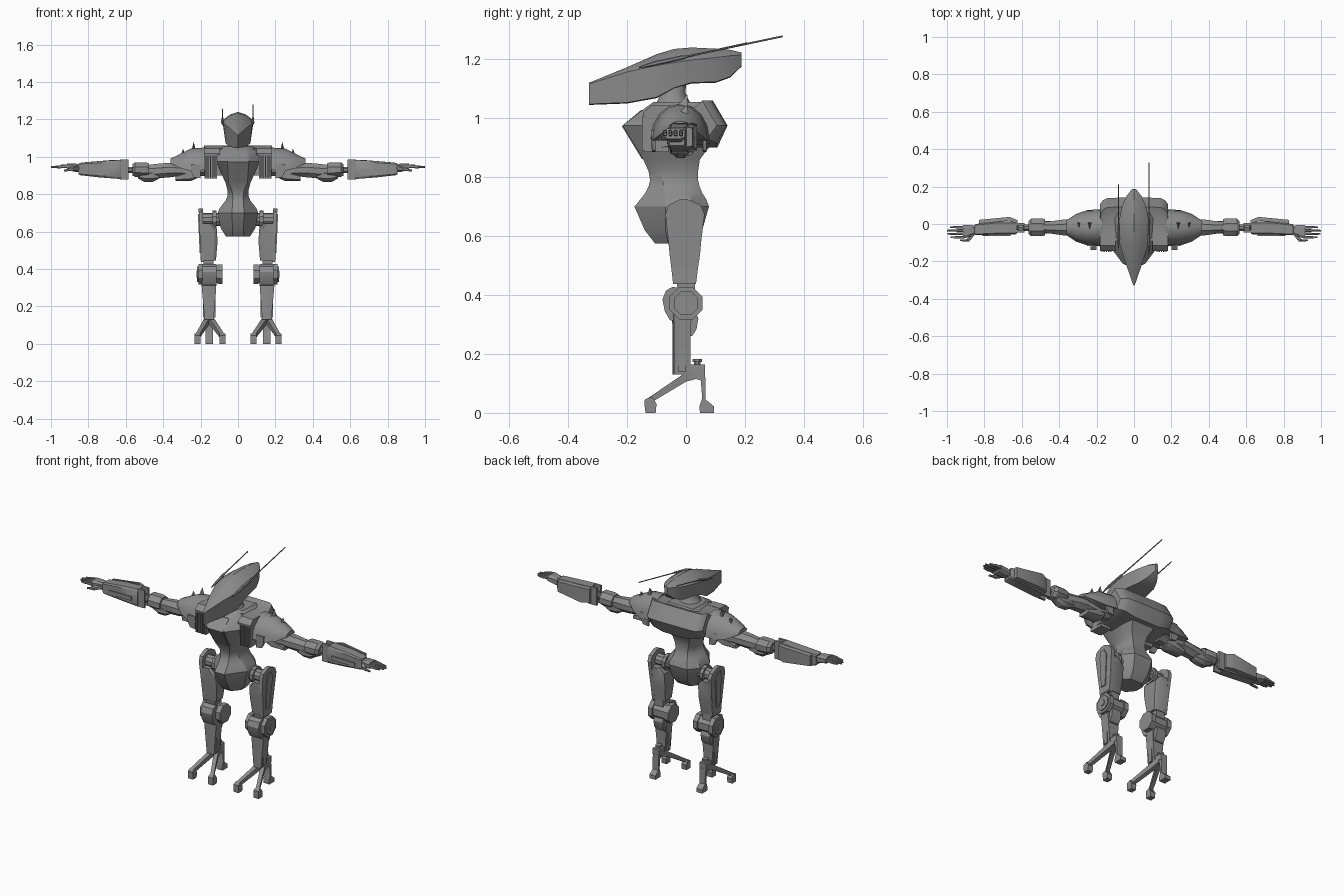
import bpy, bmesh, math
from mathutils import Vector

grey = bpy.data.materials.new("mid_grey_metal")
grey.diffuse_color = (0.265, 0.265, 0.265, 1)


def loft(name, rings, mirror=True):
    """Skin a list of rings with equal point counts and cap both ends."""
    bm = bmesh.new()
    vs = [[bm.verts.new(p) for p in r] for r in rings]
    n = len(vs[0])
    for a, b in zip(vs, vs[1:]):
        for i in range(n):
            j = (i + 1) % n
            bm.faces.new((a[i], a[j], b[j], b[i]))
    bm.faces.new(vs[0][::-1])
    bm.faces.new(vs[-1])
    bmesh.ops.recalc_face_normals(bm, faces=bm.faces)
    me = bpy.data.meshes.new(name)
    bm.to_mesh(me)
    bm.free()
    me.materials.append(grey)
    ob = bpy.data.objects.new(name, me)
    bpy.context.collection.objects.link(ob)
    if mirror:
        ob.modifiers.new("mirror", 'MIRROR').use_clip = False
    return ob


def side_prism(name, yz, x0, x1, mirror=True):
    return loft(name, [[(x, y, z) for y, z in yz] for x in (x0, x1)], mirror)


def box(name, x0, x1, y0, y1, z0, z1, mirror=True):
    return side_prism(name, [(y0, z0), (y1, z0), (y1, z1), (y0, z1)], x0, x1, mirror)


def rod(name, stops, n=8, mirror=True):
    """Round bar through (x, y, z, radius) stops."""
    d = (Vector(stops[-1][:3]) - Vector(stops[0][:3])).normalized()
    u = d.cross(Vector((0, 0, 1)) if abs(d.z) < .9 else Vector((0, 1, 0))).normalized()
    v = d.cross(u)
    ang = [math.tau * (i + .5) / n for i in range(n)]
    return loft(name, [[Vector(s[:3]) + s[3] * (u * math.cos(a) + v * math.sin(a))
                        for a in ang] for s in stops], mirror)


def x_sections(name, rows, c=.3, mirror=True):
    """Chamfered-box limb along x; rows are x, y0, y1, z0, z1."""
    rings = []
    for x, y0, y1, z0, z1 in rows:
        a, b = (y1 - y0) * c, (z1 - z0) * c
        rings.append([(x, y0 + a, z0), (x, y1 - a, z0), (x, y1, z0 + b), (x, y1, z1 - b),
                      (x, y1 - a, z1), (x, y0 + a, z1), (x, y0, z1 - b), (x, y0, z0 + b)])
    return loft(name, rings, mirror)


def bar(name, stops, mirror=True):
    """Box-section bar running front to back; stops are x, y, z, half width, half height."""
    return loft(name, [[(x - w, y, z - h), (x + w, y, z - h), (x + w, y, z + h), (x - w, y, z + h)]
                       for x, y, z, w, h in stops], mirror)


# head: beak-like wedge; y, half width, bottom, top, drop of the side edge below the crown
rings = []
for y, w, b, t, e in [(-.33, .003, 1.045, 1.12, .004), (-.2, .048, 1.05, 1.173, .016),
                      (-.1, .078, 1.068, 1.217, .038), (-.04, .083, 1.1, 1.235, .046),
                      (.02, .08, 1.118, 1.24, .042), (.1, .062, 1.12, 1.236, .03),
                      (.15, .04, 1.138, 1.232, .02), (.188, .01, 1.175, 1.223, .008)]:
    half = [(.5 * w, t - .3 * e), (w, t - e), (.85 * w, b + .003)]
    rings.append([(0, y, t)] + [(x, y, z) for x, z in half] + [(0, y, b)]
                 + [(-x, y, z) for x, z in half[::-1]])
loft("head", rings, False)

# neck
rod("neck", [(0, -.04, 1.02, .085), (0, -.043, 1.06, .055), (0, -.043, 1.085, .043),
             (0, -.04, 1.135, .042)], 12, False)

# antennas: long on one side, short on the other
for name, x, y0, y1, z1 in [("long_antenna", .08, -.16, .328, 1.278),
                            ("short_antenna", -.083, -.13, .21, 1.255)]:
    rod(name, [(x, y0, 1.172, .003), (x, y0 + .05, 1.185, .008), (x, -.01, 1.207, .007),
               (x, .0, 1.209, .0035), (x, y1, z1, .003)], 6, False)

# torso: z, half width, front plate half width, front, front side, rear side, back, back half width
rings = []
for z, w, fw, yf, ym, yn, yb, bw in [
        (.575, .065, .028, -.105, -.06, -.01, .02, .04), (.62, .093, .03, -.14, -.07, .01, .055, .05),
        (.70, .108, .032, -.175, -.07, .02, .078, .06), (.722, .1, .031, -.157, -.07, .018, .07, .055),
        (.745, .083, .03, -.139, -.07, .01, .056, .047), (.768, .065, .028, -.127, -.075, .003, .046, .042),
        (.79, .057, .028, -.122, -.08, 0, .041, .04), (.82, .056, .032, -.127, -.085, 0, .041, .044),
        (.86, .066, .05, -.145, -.1, 0, .047, .055),
        (.975, .118, .058, -.215, -.135, .06, .135, .11),
        (1.03, .11, .055, -.145, -.09, .03, .08, .1), (1.055, .085, .04, -.11, -.06, .02, .05, .08)]:
    rings.append([(fw, yf, z), (w, ym, z), (w, yn, z), (bw, yb, z),
                  (-bw, yb, z), (-w, yn, z), (-w, ym, z), (-fw, yf, z)])
loft("torso", rings, False)
loft("chest_plate", [[(x, y - .005, z), (x, y + .02, z), (-x, y + .02, z), (-x, y - .005, z)]
                     for x, y, z in [(.042, -.145, .862), (.05, -.213, .973), (.046, -.147, 1.028)]], False)

# shoulder yoke wrapping the upper back, dipping behind the neck
loft("shoulder_yoke", [[(x, -.09, 1.045), (x, .03, 1.038), (x, yb - .05, 1.06), (x, yb, .975),
                        (x, yb - .035, zb), (x, -.09, .9)]
                       for x, yb, zb in [(-.182, .105, .93), (-.168, .125, .922), (-.145, .138, .915),
                                         (-.08, .141, .9), (.08, .141, .9), (.145, .138, .915),
                                         (.168, .125, .922), (.182, .105, .93)]], False)

# chest vents with slats
box("chest_vent", .112, .178, -.14, -.06, .885, 1.012)
for i in range(5):
    box("vent_slat", .12 + i * .012, .126 + i * .012, -.15, -.135, .89, 1.007)
side_prism("chest_wing", [(-.145, 1.01), (-.145, 1.018), (-.115, 1.045), (-.06, 1.045), (-.06, 1.01)], .1, .182)

# shoulder pauldrons: x, half depth, bottom, top
rings = []
for x, r, zb, zt in [(.17, .1, .93, 1.05), (.25, .094, .925, 1.045), (.31, .074, .94, 1.016),
                     (.36, .04, .965, .99)]:
    rings.append([(x, -.02 + r * math.cos(a), zb + (zt - zb) * math.sin(a))
                  for a in [math.pi * i / 8 for i in range(9)]])
loft("pauldron", rings)
for y in (-.118, .055):
    loft("pauldron_tab", [[(x, y, .96), (x, y + .016, .96), (x, y + .014, b), (x, y + .002, b)]
                          for x, b in [(.2, .885), (.235, .89), (.25, .92)]])
for x, z, h in [(.235, 1.03, .052), (.292, 1.005, .04)]:
    loft("shoulder_spike", [[(x - .012 * k + .002, .008 + .004 * (k - 1), z + h * (1 - k)),
                             (x + .012 * k + .002, .008 + .004 * (k - 1), z + h * (1 - k)),
                             (x + .002, .005 - .045 * k, z + h * (1 - k))] for k in (1.1, .06)])

# upper arm
x_sections("shoulder_joint", [(.17, -.06, .03, .90, .97), (.25, -.055, .025, .89, .96),
                              (.36, -.055, .02, .895, .96)])
x_sections("arm_under_plate", [(.22, -.05, .02, .885, .93), (.25, -.055, .025, .872, .93),
                               (.335, -.05, .02, .872, .9)], .2)
x_sections("upper_arm", [(.33, -.06, .025, .895, .963), (.37, -.062, .025, .89, .968),
                         (.44, -.052, .015, .885, .962), (.48, -.048, .012, .888, .957)])
x_sections("bicep_pod", [(.42, -.045, .01, .885, .9), (.455, -.052, .016, .866, .93),
                         (.50, -.052, .016, .865, .93), (.535, -.042, .01, .885, .92)])
x_sections("elbow_cuff", [(.475, -.06, .025, .892, .965), (.49, -.065, .03, .89, .97),
                          (.55, -.065, .03, .893, .97), (.565, -.05, .015, .9, .96)])
rod("elbow_rod", [(.55, -.02, .93, .018), (.64, -.02, .93, .018)], 8)
rod("elbow_ball", [(.585, -.02, .93, .014), (.592, -.02, .93, .025), (.618, -.02, .93, .025),
                   (.625, -.02, .93, .014)], 10)

# forearm
x_sections("forearm", [(.625, -.05, .01, .885, .98), (.635, -.055, .013, .882, .983),
                       (.74, -.056, .012, .89, .977), (.845, -.06, .0, .902, .968),
                       (.852, -.056, -.005, .907, .963)], .1)
loft("forearm_guard", [[(x, y, z0), (x, y + .02, z0 + .004), (x, y + .02, z1 - .004), (x, y, z1)]
                       for x, y, z0, z1 in [(.622, .0, .89, .978), (.665, .018, .887, .984),
                                            (.83, .002, .902, .97)]])
box("forearm_collar", .585, .632, -.045, -.032, .88, .985)
box("forearm_collar_back", .585, .632, -.008, .006, .88, .985)
box("forearm_rib", .66, .81, -.063, -.05, .912, .935)

# hand with four fingers and a thumb
x_sections("hand", [(.84, -.05, -.01, .918, .955), (.87, -.066, -.006, .92, .965),
                    (.915, -.078, -.004, .93, .965)], .2)
for i, tip in enumerate((.985, 1.0, .997, .98)):
    y = -.017 - i * .018
    x_sections("finger", [(.905, y - .007, y + .007, .94, .96), (.945, y - .007, y + .007, .94, .958),
                          (.95, y - .006, y + .006, .938, .955), (tip, y - .004, y + .004, .941, .95)], .2)
bar("thumb", [(.862, -.055, .94, .012, .01), (.885, -.085, .935, .012, .008),
              (.895, -.092, .932, .012, .005)])
x_sections("thumb_tip", [(.88, -.093, -.08, .925, .942), (.93, -.092, -.084, .922, .932)], .2)

# hip joints
rod("hip_axle", [(.08, -.01, .665, .035), (.2, -.01, .665, .035)], 10)
rod("hip_ring", [(.115, -.01, .665, .048), (.135, -.01, .665, .048)], 10)

# thigh: core, tall outer plate and raised panel
loft("thigh", [[(x0, y0, z), (x0 + .015, y0 - .01, z), (x1, y0 - .01, z), (x1, y1 + .008, z),
                (x0 + .015, y1 + .008, z), (x0, y1, z)]
               for z, x0, x1, y0, y1 in [(.445, .118, .2, -.034, .026), (.54, .11, .2, -.046, .04),
                                         (.615, .112, .195, -.053, .046), (.645, .14, .19, -.053, .048)]])
loft("thigh_outer_plate", [[(x + k * (z - .44), y, z) for y, z in
                            [(-.044, .438), (.034, .438), (.063, .675), (.05, .705), (.005, .725),
                             (-.02, .725), (-.06, .705), (-.07, .675)]]
                           for x, k in [(.182, .02), (.198, .045)]])
loft("thigh_panel", [[(x + .045 * (z - .44), y, z) for y, z in
                      [(-.028, .485), (.005, .485), (.024, .66), (.008, .695), (-.02, .695), (-.03, .66)]]
                     for x in (.197, .203)])
box("thigh_bottom_lug", .13, .185, -.03, .03, .4, .45)


# knee: stacked octagonal discs and cap
def knee_disc(name, x0, x1, r):
    rod(name, [(x0, 0, .372, r), (x1, 0, .372, r)], 8)


knee_disc("knee_core", .09, .205, .05)
knee_disc("knee_outer_disc", .186, .212, .06)
knee_disc("knee_outer_boss", .21, .218, .044)
knee_disc("knee_outer_bolt", .217, .222, .019)
knee_disc("knee_inner_disc", .082, .11, .056)
side_prism("knee_cap", [(-.03, .31), (-.055, .315), (-.072, .345), (-.08, .385), (-.068, .415),
                        (-.045, .428), (-.03, .425)], .115, .19)

# shin and calf
loft("shin", [[(x0, y0, z), (.5 * (x0 + x1), y0 - .006, z), (x1, y0, z), (x1, y1, z), (x0, y1, z)]
              for z, x0, x1, y0, y1 in [(.13, .13, .178, -.04, .014), (.28, .118, .192, -.04, .016),
                                        (.35, .115, .197, -.042, .02)]])
side_prism("calf", [(.0, .255), (.022, .262), (.036, .285), (.042, .32), (.03, .35), (.0, .36)], .125, .185)
side_prism("shin_side_strip", [(-.025, .14), (0, .14), (.0, .32), (-.025, .32)], .12, .186)

# ankle
box("ankle_block", .132, .176, -.01, .064, .13, .165)
rod("ankle_post", [(.154, .038, .16, .012), (.154, .038, .172, .012), (.154, .038, .172, .018),
                   (.154, .038, .183, .018)], 8)

# heel and two splayed front toes
side_prism("heel", [(.02, .135), (.065, .135), (.067, .045), (.095, .022), (.095, 0),
                    (.048, 0), (.045, .02), (.055, .05), (.05, .11), (.02, .12)], .135, .173)
for side, w in ((-1, .07), (1, .062)):
    x = .154 + side * w
    bar("toe_strut", [(.154 + side * .008, .045, .132, .014, .014), (.154 + side * .012, .0, .122, .014, .016),
                      (x, -.125, .042, .011, .011), (x, -.14, .032, .011, .012)])
    side_prism("toe_foot", [(-.14, .045), (-.138, 0), (-.103, 0), (-.1, .03), (-.115, .055)],
               x - .016, x + .016)

# shading: smooth curves, sharp plate edges
bpy.ops.object.select_all(action='SELECT')
bpy.context.view_layer.objects.active = bpy.data.objects["torso"]
bpy.ops.object.shade_smooth_by_angle(angle=math.radians(30))
